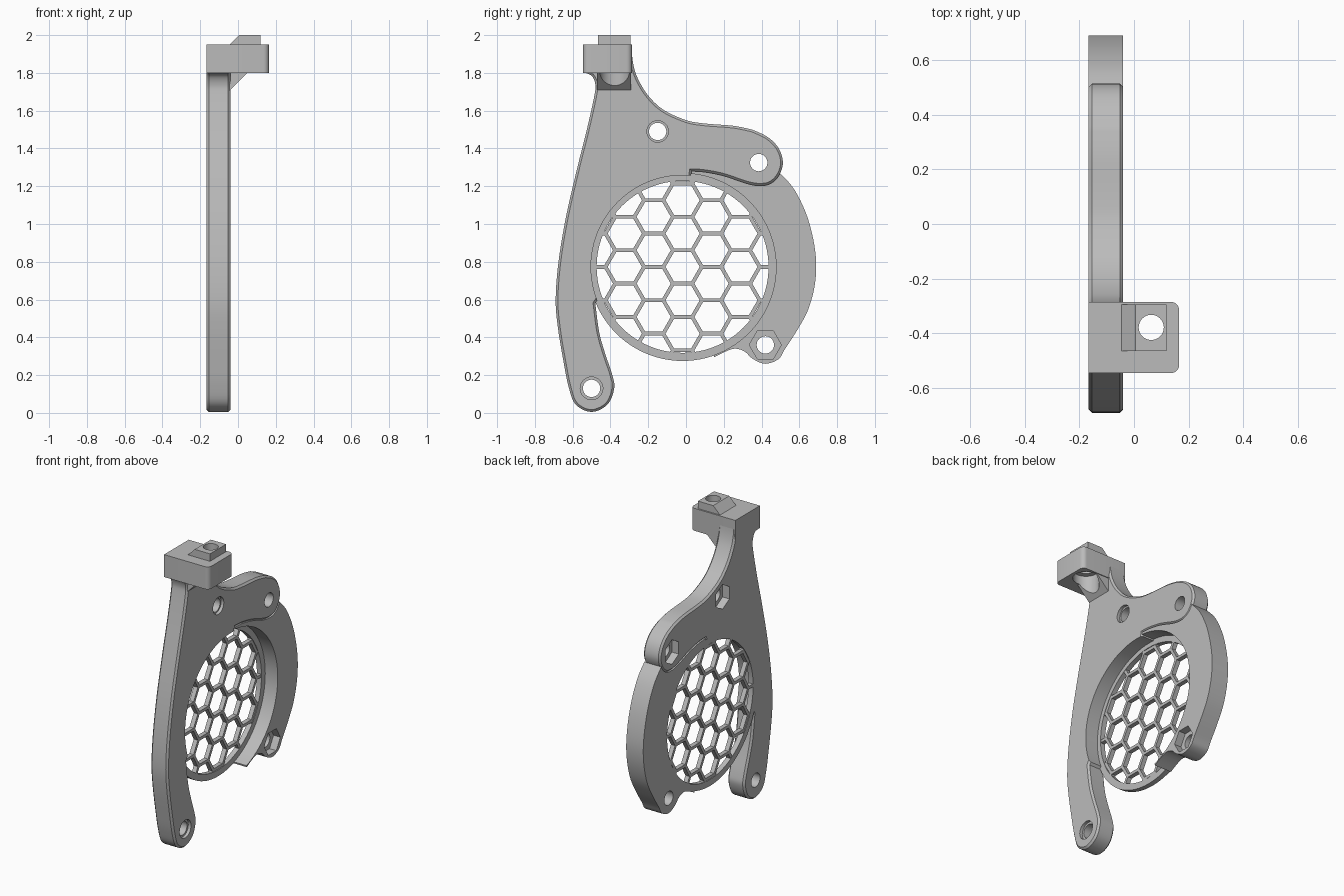
import bpy, bmesh
from math import sin, cos, pi, sqrt

cube = bpy.data.objects.get("Cube")
if cube:
    bpy.data.objects.remove(cube, do_unlink=True)

grey = bpy.data.materials.new("plain grey")
grey.use_nodes = True
grey.diffuse_color = (0.5, 0.5, 0.5, 1)
grey.node_tree.nodes["Principled BSDF"].inputs["Base Color"].default_value = (0.5, 0.5, 0.5, 1)

BACK, FACE = -0.166, -0.04      # thickness range of the bracket
CY, CZ = -0.018, 0.773          # centre of the round opening


def circle(u, v, r, n=64, phase=0.0):
    return [(u + r * cos(phase + 2 * pi * i / n), v + r * sin(phase + 2 * pi * i / n)) for i in range(n)]


def spline(pts, steps=5):
    """Smooth open curve through the points."""
    p = [pts[0]] + pts + [pts[-1]]
    out = []
    for a, b, c, d in zip(p, p[1:], p[2:], p[3:]):
        for i in range(steps):
            t = i / steps
            out.append(tuple(0.5 * (2 * q + (r - o) * t + (2 * o - 5 * q + 4 * r - s) * t * t
                                    + (3 * q - o - 3 * r + s) * t ** 3)
                             for o, q, r, s in zip(a, b, c, d)))
    return out + [pts[-1]]


def prism(name, loops, lo, hi, axis="x", chamfer=0.0):
    """Extrude one or more outlines along an axis."""
    place = {"x": lambda u, v, t: (t, u, v),
             "y": lambda u, v, t: (u, t, v),
             "z": lambda u, v, t: (u, v, t)}[axis]
    bm = bmesh.new()
    rims = []
    for pts in loops:
        low = [bm.verts.new(place(u, v, lo)) for u, v in pts]
        high = [bm.verts.new(place(u, v, hi)) for u, v in pts]
        caps = [bm.faces.new(low), bm.faces.new(high)]
        for i in range(len(pts)):
            bm.faces.new((low[i - 1], low[i], high[i], high[i - 1]))
        rims += [e for f in caps for e in f.edges]
    bmesh.ops.recalc_face_normals(bm, faces=bm.faces)
    if chamfer:
        bmesh.ops.bevel(bm, geom=rims, offset=chamfer, segments=1, affect="EDGES")
    mesh = bpy.data.meshes.new(name)
    bm.to_mesh(mesh)
    bm.free()
    mesh.materials.append(grey)
    obj = bpy.data.objects.new(name, mesh)
    bpy.context.collection.objects.link(obj)
    return obj


def select(obj):
    bpy.ops.object.select_all(action="DESELECT")
    obj.select_set(True)
    bpy.context.view_layer.objects.active = obj


def cut(obj, *cutters):
    for cutter in cutters:
        cutter.hide_render = True
        mod = obj.modifiers.new("cut", "BOOLEAN")
        mod.operation, mod.solver, mod.object = "DIFFERENCE", "EXACT", cutter
        select(obj)
        bpy.ops.object.modifier_apply(modifier=mod.name)
        bpy.data.objects.remove(cutter, do_unlink=True)


def bore(y, z, r, lo=-0.3, hi=0.1, n=32, phase=0.0):
    return prism("cutter", [circle(y, z, r, n, phase)], lo, hi)


# Arm: neck, upper lobe, then the long lower leg
lobe = spline([(0.35, 1.5), (0.43, 1.462), (0.488, 1.405), (0.513, 1.33), (0.495, 1.262),
               (0.45, 1.215), (0.39, 1.203), (0.32, 1.215), (0.2, 1.255), (0.1, 1.275), (0.03, 1.28)])
neck = spline([(-0.29, 1.95), (-0.28, 1.85), (-0.255, 1.77), (-0.2, 1.68), (-0.12, 1.605),
               (0, 1.55), (0.1, 1.532), (0.25, 1.52), (0.35, 1.5)])
leg = spline([(-0.48, 0.58), (-0.46, 0.43), (-0.43, 0.32), (-0.39, 0.2), (-0.38, 0.13),
              (-0.415, 0.045), (-0.5, 0.005), (-0.585, 0.045), (-0.622, 0.14), (-0.65, 0.28),
              (-0.678, 0.45), (-0.69, 0.6), (-0.675, 0.8), (-0.635, 1.04), (-0.575, 1.3),
              (-0.525, 1.5), (-0.485, 1.68), (-0.48, 1.74), (-0.5, 1.785), (-0.54, 1.802)])
arm = prism("arm", [neck[:-1] + lobe + [(0, 1.1), (-0.3, 0.85)] + leg + [(-0.54, 1.85), (-0.47, 1.95)]],
            BACK, FACE, chamfer=0.012)
cut(arm, bore(CY, CZ, 0.485, n=96))
for y, z, sink in ((-0.15, 1.49, 0.057), (-0.5, 0.13, 0.06), (0.385, 1.325, 0)):
    cut(arm, bore(y, z, 0.046))
    if sink:
        cut(arm, bore(y, z, sink, FACE - 0.02))
for y, z in ((-0.15, 1.49), (0.385, 1.325)):
    cut(arm, bore(y, z, 0.082, hi=BACK + 0.05, n=6, phase=pi / 2))

# Crescent duct wall with the lower boss
rim = spline([(0.497, 1.27), (0.575, 1.18), (0.645, 1.03), (0.685, 0.85), (0.685, 0.7),
              (0.65, 0.555), (0.59, 0.44), (0.525, 0.34), (0.49, 0.285), (0.42, 0.26),
              (0.355, 0.285), (0.31, 0.325), (0.26, 0.34), (0.21, 0.325), (0.15, 0.295)])
under = [p for p in lobe if p[1] < 1.283 and p[0] < 0.497][::-1]
crescent = prism("crescent_wall", [rim + [(0.1, 0.5), (0, 1.1)] + under], BACK, FACE)
cut(crescent, bore(CY, CZ, 0.495, n=96), bore(0.42, 0.36, 0.046),
    bore(0.42, 0.36, 0.085, FACE - 0.05, n=6))

# Thin ring around the opening
ring = prism("opening_ring", [circle(CY, CZ, 0.498, 96)], BACK, -0.132)
cut(ring, bore(CY, CZ, 0.455, n=96))

# Honeycomb grille
side = 0.102
cells = []
for col in range(-4, 5):
    for row in range(-4, 5):
        dy, dz = 1.5 * side * col, sqrt(3) * side * (row + 0.5 * (col % 2))
        if dy * dy + dz * dz < 0.58 ** 2:
            cells.append(circle(CY + dy, CZ + dz, 0.0905, 6))
grille = prism("honeycomb_grille", [circle(CY, CZ, 0.47, 96)], BACK + 0.002, -0.134)
cut(grille, prism("cutter", cells, -0.3, 0.1))

# Mounting block with rounded outer corners, locating tab and gusset
r = 0.03
corners = [(0.165 - r + r * cos(a * pi / 12), y + s * r * sin(a * pi / 12))
           for y, s, span in ((-0.545 + r, -1, range(6, -1, -1)), (-0.285 - r, 1, range(7)))
           for a in span]
block = prism("mounting_block", [[(BACK, -0.545)] + corners + [(BACK, -0.285)]], 1.8, 1.95, "z")
tab = prism("locating_tab", [[(-0.055, 1.94), (-0.045, 1.95), (0.005, 2.0), (0.118, 2.0), (0.118, 1.94)]],
            -0.465, -0.295, "y")
gusset = prism("gusset", [[(-0.06, 1.69), (0.055, 1.805), (-0.06, 1.805)]], -0.472, -0.29, "y")
for part in (block, tab, gusset):
    cut(part, prism("cutter", [circle(0.063, -0.378, 0.046, 32)], 1.6, 2.1, "z"))
for part in (block, gusset):
    cut(part, prism("cutter", [circle(0.063, -0.378, 0.08, 48)], 1.6, 1.86, "z"))

for obj in (arm, crescent, ring, grille, block, tab, gusset):
    select(obj)
    bpy.ops.object.shade_smooth_by_angle(angle=pi / 6)
